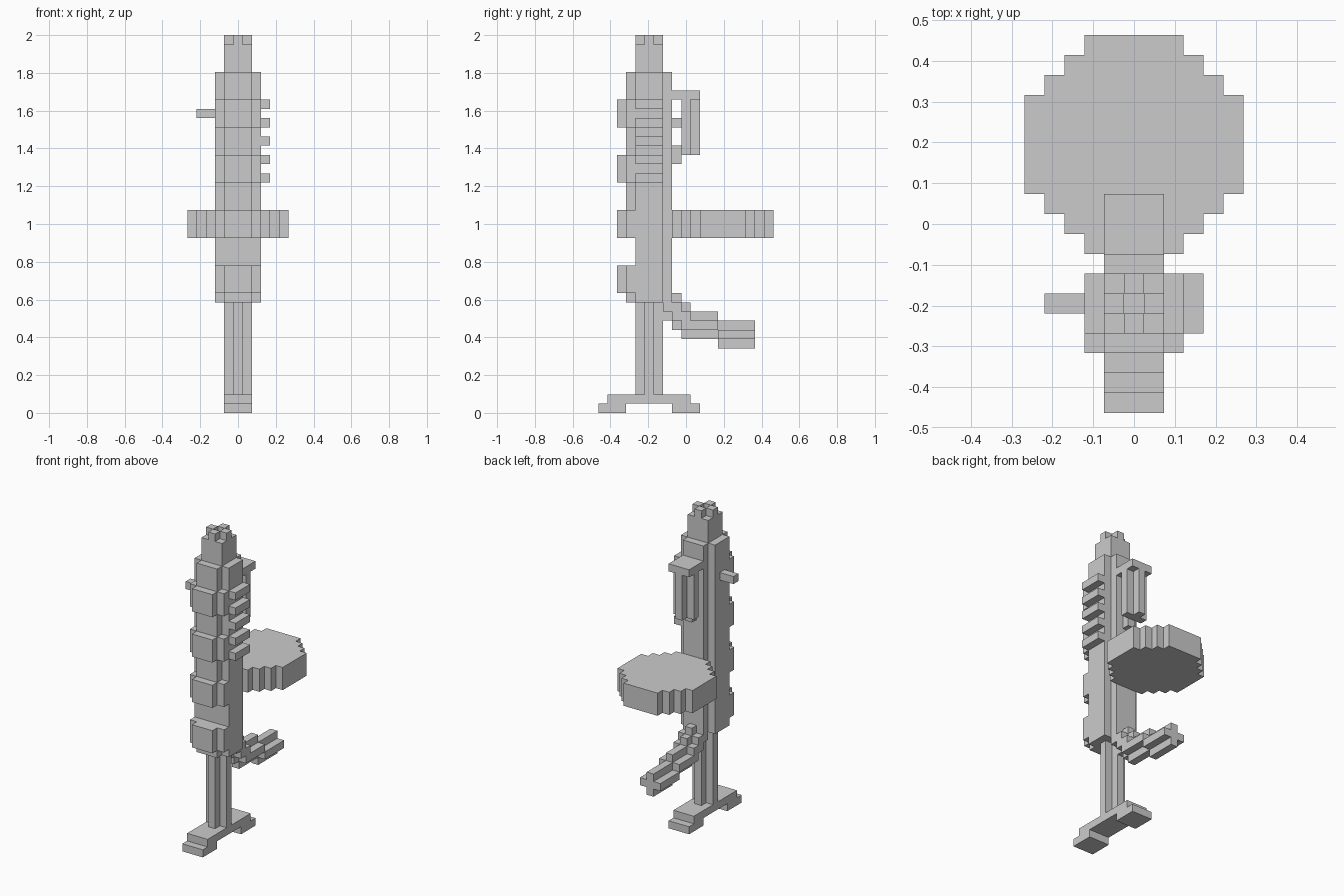
import bpy, bmesh

if "Cube" in bpy.data.objects:
    bpy.data.objects.remove(bpy.data.objects["Cube"])

U = 2 / 41          # one block of the grid
C = -4              # y centre of the body, barrel and post, in blocks


def finish(name, bm):
    bmesh.ops.recalc_face_normals(bm, faces=bm.faces)
    mesh = bpy.data.meshes.new(name)
    bm.to_mesh(mesh)
    bm.free()
    obj = bpy.data.objects.new(name, mesh)
    bpy.context.collection.objects.link(obj)
    return obj


def prism(name, outline, z0, z1):
    """Extrude an (x, y) outline in block units from z0 to z1."""
    bm = bmesh.new()
    face = bm.faces.new([bm.verts.new((x * U, y * U, z0 * U)) for x, y in outline])
    top = bmesh.ops.extrude_face_region(bm, geom=[face])["geom"]
    verts = [v for v in top if isinstance(v, bmesh.types.BMVert)]
    bmesh.ops.translate(bm, verts=verts, vec=(0, 0, (z1 - z0) * U))
    return finish(name, bm)


def mirrored(rows):
    """Stepped outline from (half width, y start, y end) rows, mirrored in x."""
    right = [p for w, a, b in rows for p in ((w, a), (w, b))]
    return right + [(-x, y) for x, y in reversed(right)]


def blocks(name, *boxes):
    """One object made of boxes (x0, x1, y0, y1, z0, z1) in block units."""
    bm = bmesh.new()
    for x0, x1, y0, y1, z0, z1 in boxes:
        vs = bmesh.ops.create_cube(bm, size=1)["verts"]
        bmesh.ops.scale(bm, verts=vs, vec=((x1 - x0) * U, (y1 - y0) * U, (z1 - z0) * U))
        bmesh.ops.translate(bm, verts=vs, vec=((x0 + x1) * U / 2, (y0 + y1) * U / 2, (z0 + z1) * U / 2))
    return finish(name, bm)


# body: stepped column, with a shallower front in one gap
body = [(1.5, -6.5, -5.5), (2.5, -5.5, -2.5), (1.5, -2.5, -1.5)]
prism("body_lower", mirrored(body), 12, 16)
prism("body_recess", mirrored(body[1:]), 16, 19)
prism("body_upper", mirrored(body), 19, 37)

# front ribs
for i, z in enumerate((13, 19, 25, 31)):
    prism(f"front_rib_{i + 1}", mirrored([(1.5, -7.5, -6.5), (2.5, -6.5, -5.5)]), z, z + 3)

# barrel with four muzzle teeth
blocks("barrel", (-1.5, 1.5, C - 1.5, C + 1.5, 37, 40))
blocks("muzzle_teeth",
       *[(dx - .5, dx + .5, C + dy - .5, C + dy + .5, 40, 41)
         for dx, dy in ((1, 0), (-1, 0), (0, 1), (0, -1))])

# side cooling fins and the side handle
for i in range(5):
    blocks(f"side_fin_{i + 1}", (2.5, 3.5, -5.5, -2.5, 25 + 2 * i, 26 + 2 * i))
blocks("side_handle", (-4.5, -2.5, -4.5, -3.5, 32, 33))

# cross-shaped post and foot
prism("stock_post", mirrored([(.5, C - 1.5, C - .5), (1.5, C - .5, C + .5), (.5, C + .5, C + 1.5)]), 2, 12)
blocks("foot",
       (-1.5, 1.5, -8.5, .5, 1, 2),
       (-1.5, 1.5, -9.5, -6.5, 0, 1),
       (-1.5, 1.5, -1.5, 1.5, 0, 1))

# round stepped drum
prism("drum", mirrored([(2.5, -1.5, -.5), (3.5, -.5, .5), (4.5, .5, 1.5), (5.5, 1.5, 6.5),
                        (4.5, 6.5, 7.5), (3.5, 7.5, 8.5), (2.5, 8.5, 9.5)]), 19, 22)

# upper carry handle: bar, roof and two links to the body
prism("carry_bar", mirrored([(1.5, -.5, .5), (.5, .5, 1.5)]), 28, 34)
blocks("carry_roof", (-1.5, 1.5, -1.5, 1.5, 34, 35))
blocks("carry_links", (-.5, .5, -1.5, -.5, 27, 29), (-.5, .5, -1.5, -.5, 31, 32))

# slanted lower grip: narrow core with a wider middle layer
grip = []
for y0, y1, z0, z1 in ((-2.5, -1.5, 10, 12), (-1.5, -.5, 9, 13), (-.5, .5, 8, 12),
                       (.5, 3.5, 8, 11), (3.5, 7.5, 7, 10)):
    grip.append((-.5, .5, y0, y1, z0, z1))
    for x in (-1.5, .5):
        grip.append((x, x + 1, y0, y1, z0 + 1, z1 - 1 if z1 - z0 > 2 else z1))
blocks("lower_grip", *grip)
